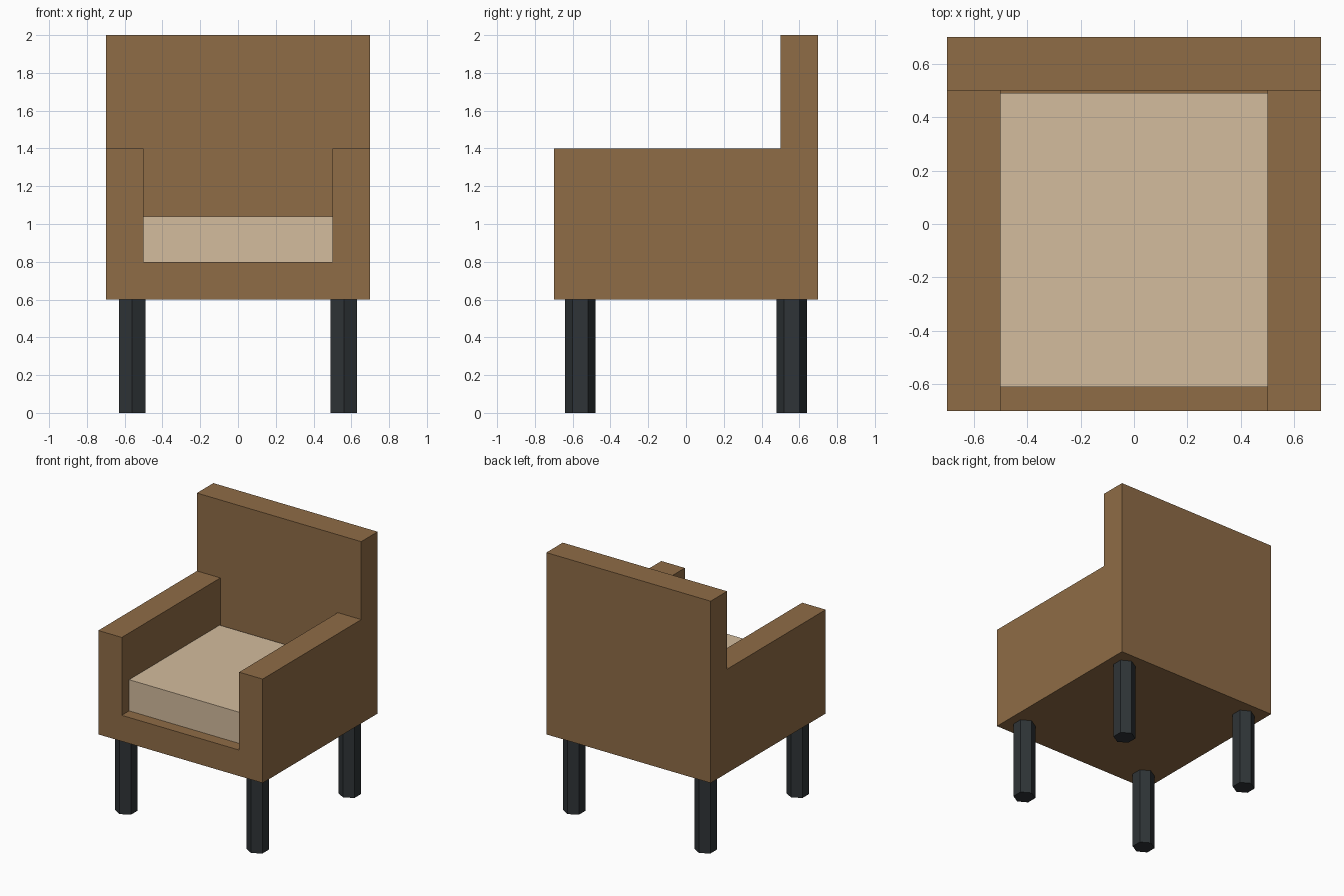
import bpy
import bmesh
from mathutils import Vector

if "Cube" in bpy.data.objects:
    bpy.data.objects.remove(bpy.data.objects["Cube"])


def material(name, color):
    mat = bpy.data.materials.new(name)
    mat.diffuse_color = (*color, 1)
    mat.use_nodes = True
    mat.node_tree.nodes["Principled BSDF"].inputs["Base Color"].default_value = mat.diffuse_color
    return mat


def add_object(name, bm, mat):
    bmesh.ops.recalc_face_normals(bm, faces=bm.faces)
    mesh = bpy.data.meshes.new(name)
    bm.to_mesh(mesh)
    bm.free()
    mesh.materials.append(mat)
    obj = bpy.data.objects.new(name, mesh)
    bpy.context.collection.objects.link(obj)
    return obj


def extruded_profile(name, points, y0, y1, mat):
    """Closed x-z profile extruded along y."""
    bm = bmesh.new()
    face = bm.faces.new([bm.verts.new((x, y0, z)) for x, z in points])
    result = bmesh.ops.extrude_face_region(bm, geom=[face], use_keep_orig=True)
    verts = [v for v in result["geom"] if isinstance(v, bmesh.types.BMVert)]
    bmesh.ops.translate(bm, verts=verts, vec=Vector((0, y1 - y0, 0)))
    return add_object(name, bm, mat)


def rectangle(half_width, z0, z1):
    return [(-half_width, z0), (half_width, z0), (half_width, z1), (-half_width, z1)]


brown = material("brown_upholstery", (0.275, 0.15, 0.061))
cream = material("cream_cushion", (0.652, 0.503, 0.337))
dark = material("dark_leg", (0.028, 0.034, 0.038))

# Armrests and seat base as one U-shaped section
u_half = [(0.7, 0.6), (0.7, 1.4), (0.5, 1.4), (0.5, 0.8)]
u_profile = u_half + [(-x, z) for x, z in reversed(u_half)]
extruded_profile("arms_and_base", u_profile, -0.7, 0.5, brown)

# Tall backrest reaching down to the underside
extruded_profile("backrest", rectangle(0.7, 0.6, 2.0), 0.5, 0.7, brown)

# Seat cushion, set back from the front edge
extruded_profile("seat_cushion", rectangle(0.5, 0.8, 1.04), -0.61, 0.49, cream)

# Four six-sided legs
for side, x in (("left", -0.56), ("right", 0.56)):
    for end, y in (("front", -0.56), ("back", 0.56)):
        bpy.ops.mesh.primitive_cylinder_add(
            vertices=6, radius=0.08, depth=0.6, location=(x, y, 0.3))
        leg = bpy.context.object
        leg.name = f"{end}_{side}_leg"
        leg.data.materials.append(dark)
